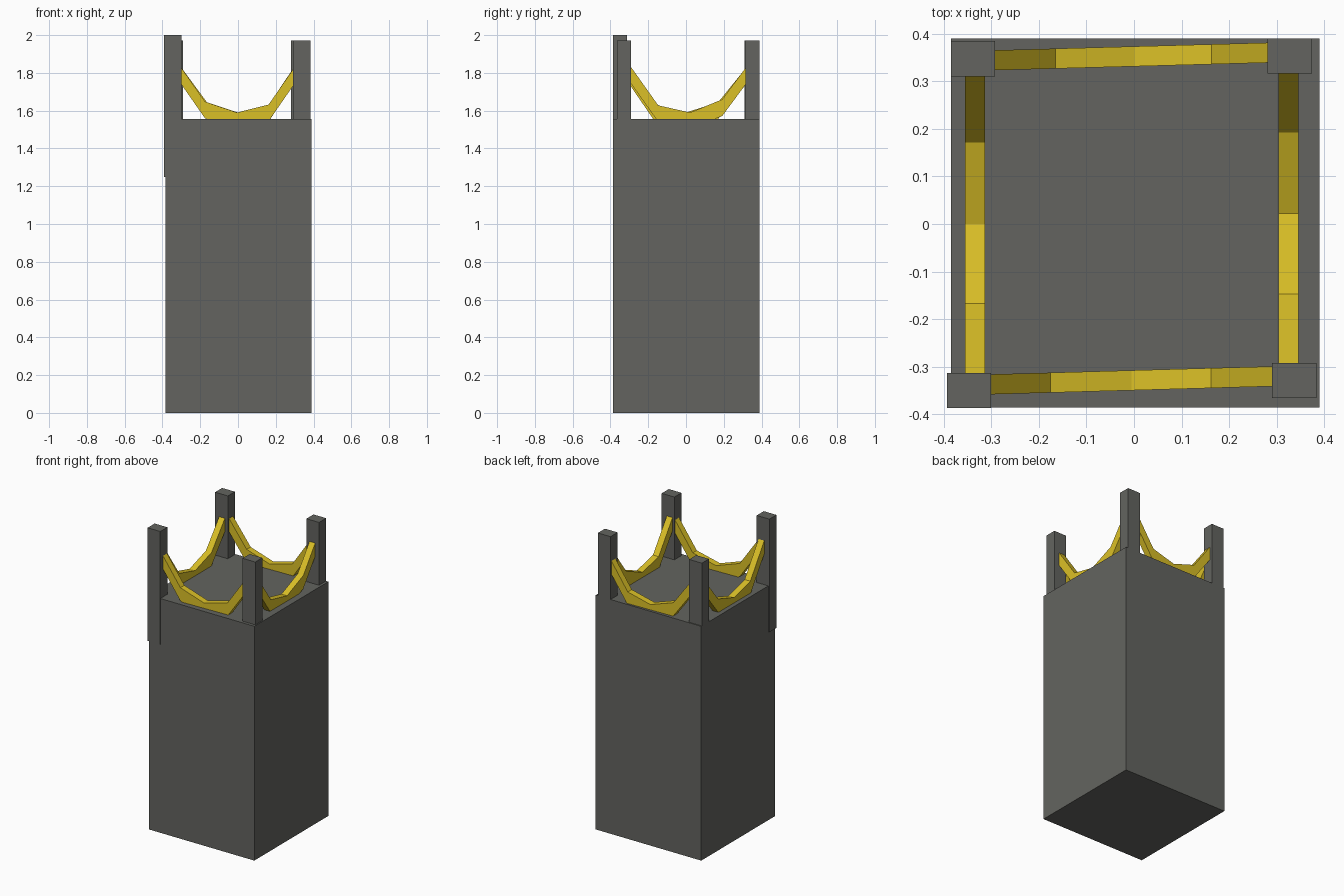
import bpy, bmesh

if "Cube" in bpy.data.objects:
    bpy.data.objects.remove(bpy.data.objects["Cube"])


def material(name, rgb):
    m = bpy.data.materials.new(name)
    m.diffuse_color = (*rgb, 1)
    m.use_nodes = True
    m.node_tree.nodes["Principled BSDF"].inputs["Base Color"].default_value = m.diffuse_color
    return m


GREY = material("dark grey", (0.125, 0.127, 0.115))
YELLOW = material("yellow", (0.71, 0.53, 0.02))


def finish(name, bm, mat):
    bmesh.ops.recalc_face_normals(bm, faces=bm.faces)
    me = bpy.data.meshes.new(name)
    bm.to_mesh(me)
    bm.free()
    me.materials.append(mat)
    ob = bpy.data.objects.new(name, me)
    bpy.context.collection.objects.link(ob)
    return ob


def box(name, x0, x1, y0, y1, z0, z1, mat):
    bm = bmesh.new()
    bmesh.ops.create_cube(bm, size=1)
    for v in bm.verts:
        v.co = (x1 if v.co.x > 0 else x0, y1 if v.co.y > 0 else y0,
                z1 if v.co.z > 0 else z0)
    return finish(name, bm, mat)


def chain(name, along, points, side0, side1, width=0.042, depth=0.088):
    """Sagging band: points are (distance, top height); sideways drifts side0 to side1."""
    bm = bmesh.new()
    rings = []
    t0, t1 = points[0][0], points[-1][0]
    for t, z in points:
        s = side0 + (side1 - side0) * (t - t0) / (t1 - t0)
        ring = []
        for ds, dz in ((-1, 0), (1, 0), (1, -depth), (-1, -depth)):
            o = s + ds * width / 2
            co = (t, o, z + dz) if along == "x" else (o, t, z + dz)
            ring.append(bm.verts.new(co))
        rings.append(ring)
    for a, b in zip(rings, rings[1:]):
        for i in range(4):
            j = (i + 1) % 4
            bm.faces.new((a[i], a[j], b[j], b[i]))
    bm.faces.new(rings[0])
    bm.faces.new(rings[-1])
    return finish(name, bm, YELLOW)


# Main pillar block
box("pillar_body", -0.385, 0.39, -0.386, 0.39, 0, 1.555, GREY)

# Corner posts (lower left corner and top height of each)
for name, x, y, top in (("front_left_post", -0.393, -0.387, 2.0),
                        ("front_right_post", 0.290, -0.366, 1.972),
                        ("back_left_post", -0.385, 0.310, 1.972),
                        ("back_right_post", 0.281, 0.316, 1.972)):
    box(name, x, x + 0.093, y, y + 0.074, top - 0.75, top, GREY)

# Sagging chains between the posts
chain("front_chain", "x", [(-0.302, 1.83), (-0.175, 1.648), (-0.005, 1.59),
                           (0.162, 1.632), (0.292, 1.82)], -0.337, -0.320)
chain("back_chain", "x", [(-0.294, 1.82), (-0.165, 1.645), (0.0, 1.59),
                          (0.163, 1.632), (0.283, 1.81)], 0.344, 0.360)
chain("left_chain", "y", [(-0.315, 1.85), (-0.167, 1.634), (0.0, 1.59),
                          (0.171, 1.645), (0.312, 1.82)], -0.3345, -0.3345)
chain("right_chain", "y", [(-0.294, 1.835), (-0.147, 1.628), (0.022, 1.59),
                           (0.192, 1.66), (0.318, 1.83)], 0.3245, 0.3245)
